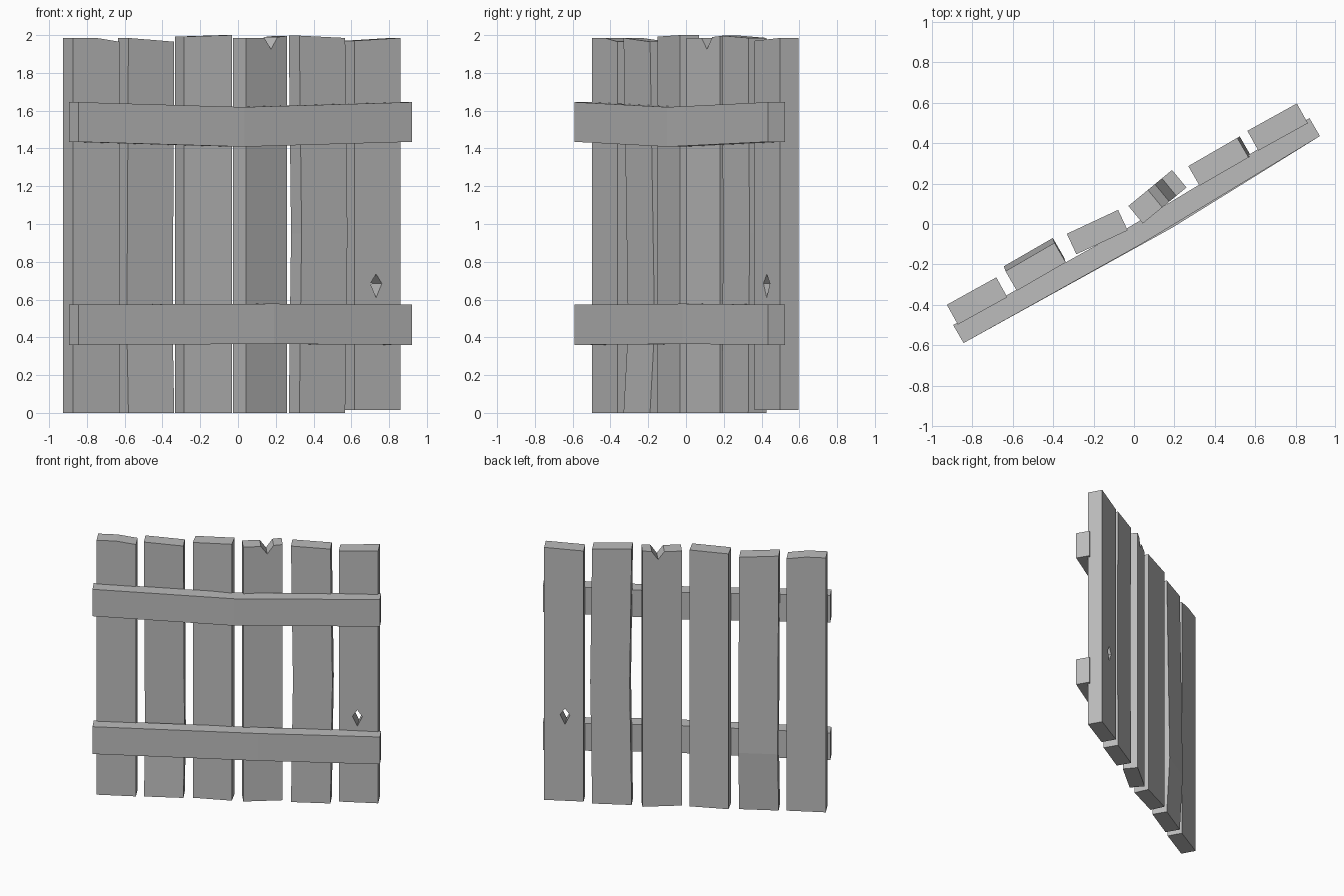
import bpy, bmesh
from math import radians
from mathutils import Vector, Matrix

if "Cube" in bpy.data.objects:
    bpy.data.objects.remove(bpy.data.objects["Cube"])

GREY = (0.5, 0.5, 0.5, 1)
wood = bpy.data.materials.new("grey wood")
wood.use_nodes = True
wood.diffuse_color = GREY
wood.node_tree.nodes["Principled BSDF"].inputs["Base Color"].default_value = GREY


def slab(name, outline, thick, spot, turn, axis=2, at=None, push=(0, 0, 0)):
    """Extrude an upright (u, z) outline, then bend it at one cut line."""
    bm = bmesh.new()
    face = bm.faces.new([bm.verts.new((u, -thick / 2, z)) for u, z in outline])
    extra = bmesh.ops.extrude_face_region(bm, geom=[face])["geom"]
    for v in extra:
        if isinstance(v, bmesh.types.BMVert):
            v.co.y += thick
    if at is not None:
        normal = Vector((0, 0, 0))
        normal[axis] = 1
        bmesh.ops.bisect_plane(bm, geom=bm.verts[:] + bm.edges[:] + bm.faces[:],
                               plane_co=normal * at, plane_no=normal)
        low = min(v.co[axis] for v in bm.verts)
        high = max(v.co[axis] for v in bm.verts)
        for v in bm.verts:
            p = v.co[axis]
            weight = (p - low) / (at - low) if p <= at else (high - p) / (high - at)
            v.co += Vector(push) * weight
    bmesh.ops.recalc_face_normals(bm, faces=bm.faces[:])
    bm.transform(Matrix.Translation((*spot, 0)) @ Matrix.Rotation(radians(turn), 4, "Z"))
    mesh = bpy.data.meshes.new(name)
    bm.to_mesh(mesh)
    bm.free()
    mesh.materials.append(wood)
    obj = bpy.data.objects.new(name, mesh)
    bpy.context.collection.objects.link(obj)
    return obj


# Upright planks: bottom height, top edge from right to left, position, turn, bend
H = 0.14
planks = [
    (0, [(H, 1.965), (0, 1.985), (-H, 1.985)], (-0.777, -0.381), 29, {}),
    (0, [(H, 1.965), (-H, 1.985)], (-0.487, -0.212), 30, dict(at=0.45, push=(0.005, 0.025, 0))),
    (0, [(H, 2.0), (-H, 1.992)], (-0.182, -0.04), 25, {}),
    (0, [(H, 1.995), (0.075, 1.99), (0.03, 1.925), (-0.015, 1.985), (-H, 1.985)],
     (0.116, 0.135), 39.5, {}),
    (0, [(H, 1.985), (-H, 1.997)], (0.418, 0.308), 30, dict(at=0.95, push=(0.014, 0, 0))),
    (0.015, [(H, 1.985), (-H, 1.97)], (0.711, 0.48), 29, {}),
]
for i, (base, top, spot, turn, bend) in enumerate(planks, 1):
    plank = slab(f"plank_{i}", [(-H, base), (H, base)] + top, 0.112, spot, turn, **bend)

# Diamond knot hole through the last plank
cutter = slab("knot_cutter", [(-0.008, 0.61), (0.027, 0.685), (-0.008, 0.735), (-0.043, 0.685)],
              0.4, spot, turn)
cutter.hide_render = True
hole = plank.modifiers.new("knot_hole", "BOOLEAN")
hole.operation = "DIFFERENCE"
hole.solver = "EXACT"
hole.object = cutter
bpy.context.view_layer.objects.active = plank
bpy.ops.object.modifier_apply(modifier=hole.name)
bpy.data.objects.remove(cutter)

# Cross rails on the front
R = 1.02
for name, low, high, at, push in (("lower_rail", 0.36, 0.573, 0.16, (0, -0.025, 0.005)),
                                  ("upper_rail", 1.435, 1.645, -0.015, (0, -0.018, -0.026))):
    slab(name, [(-R, low), (R, low), (R, high), (-R, high)], 0.103,
         (0.0125, -0.0325), 30.15, axis=0, at=at, push=push)
